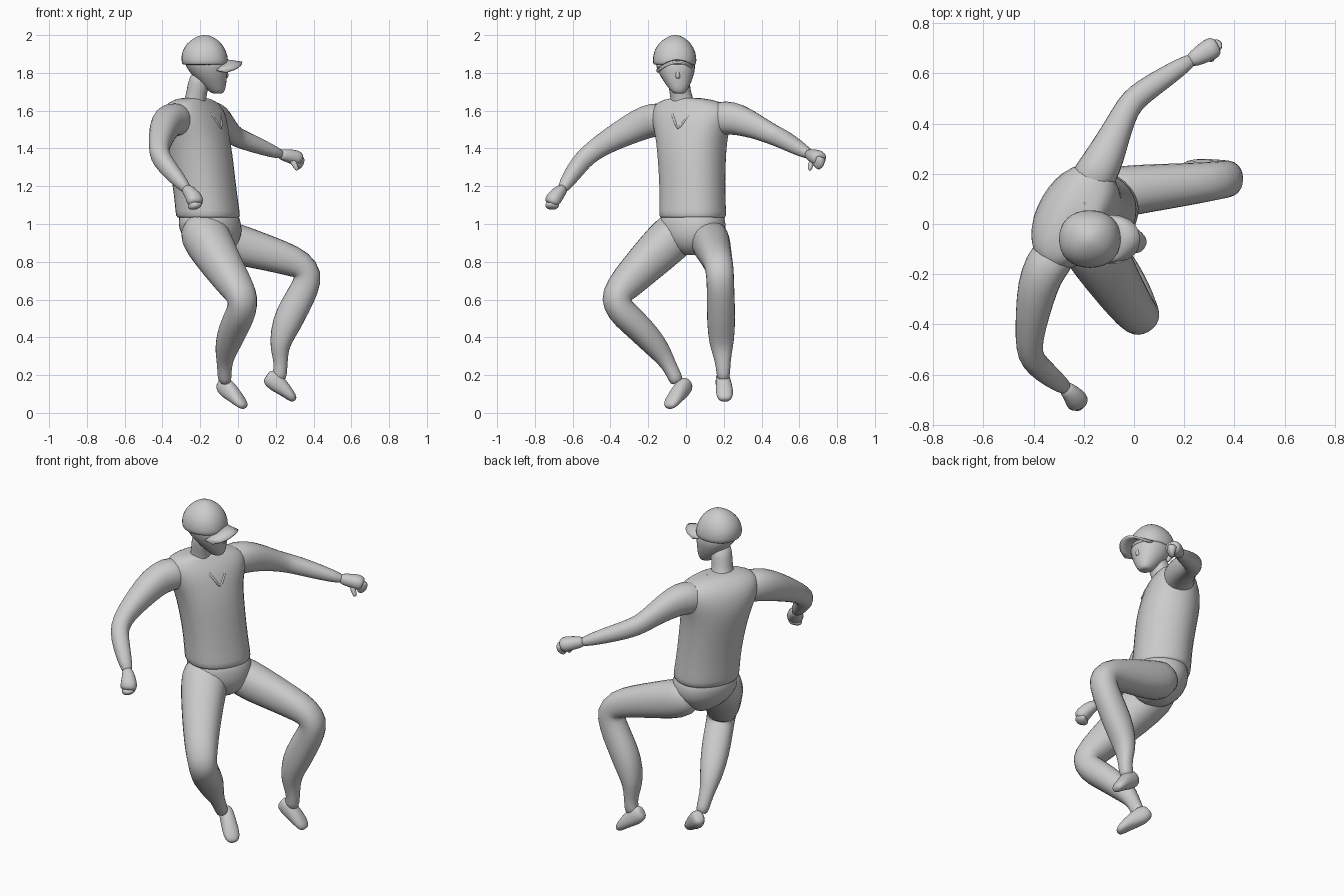
import bpy, bmesh, math
from mathutils import Vector

YAW = math.radians(-30)                       # body is turned between x and -y
SIDE = Vector((-math.sin(YAW), math.cos(YAW), 0))
UP = Vector((0, 0, 1))
POW = 0.9                                     # slightly squared sections


def finish(bm, name, sub):
    bmesh.ops.recalc_face_normals(bm, faces=bm.faces)
    me = bpy.data.meshes.new(name)
    bm.to_mesh(me)
    bm.free()
    ob = bpy.data.objects.new(name, me)
    bpy.context.collection.objects.link(ob)
    for p in me.polygons:
        p.use_smooth = True
    if sub:
        m = ob.modifiers.new("smooth", 'SUBSURF')
        m.levels = m.render_levels = sub
    return ob


def loft(name, rings, ref, axis=None, n=12, sub=1):
    """Skin rings (x, y, z, half width along ref, half depth)."""
    bm = bmesh.new()
    c = [Vector(r[:3]) for r in rings]
    loops = []
    for i, r in enumerate(rings):
        t = axis or (c[min(i + 1, len(c) - 1)] - c[max(i - 1, 0)]).normalized()
        u = (ref - t * ref.dot(t)).normalized()
        v = t.cross(u)
        a, b = r[3], r[-1]
        ring = []
        for k in range(n):
            co, si = math.cos(2 * math.pi * k / n), math.sin(2 * math.pi * k / n)
            co = math.copysign(abs(co) ** POW, co)
            si = math.copysign(abs(si) ** POW, si)
            ring.append(bm.verts.new(c[i] + 1.03 * (u * a * co + v * b * si)))
        loops.append(ring)
    for p, q in zip(loops, loops[1:]):
        for k in range(n):
            bm.faces.new((p[k], p[(k + 1) % n], q[(k + 1) % n], q[k]))
    # End caps as fans
    for ring, ctr in ((loops[0], c[0]), (loops[-1], c[-1])):
        tip = bm.verts.new(ctr)
        for k in range(n):
            bm.faces.new((ring[k], ring[(k + 1) % n], tip))
    return finish(bm, name, sub)


# Shirt and hips
shirt = loft("shirt", [
    (-.155, .035, 1.03, .165, .145), (-.158, .035, 1.035, .178, .162),
    (-.165, .035, 1.10, .174, .158), (-.18, .033, 1.22, .172, .158),
    (-.205, .03, 1.38, .180, .165), (-.225, .03, 1.47, .195, .163),
    (-.235, .03, 1.55, .225, .150), (-.238, .03, 1.61, .228, .125),
    (-.238, .02, 1.648, .185, .090), (-.232, .0, 1.668, .085, .070)], SIDE, UP, 16)
loft("hips", [
    (-.157, .035, 1.08, .160, .145), (-.15, .035, 1.00, .178, .156),
    (-.14, .035, .94, .172, .150), (-.125, .035, .88, .115, .115),
    (-.12, .035, .835, .05, .06)], SIDE, UP, 16)

# V neckline laid on the shirt surface
dg = bpy.context.evaluated_depsgraph_get()
ev = shirt.evaluated_get(dg)
line = [(-.20, .085, 1.68), (-.12, .045, 1.60), (-.08, -.015, 1.54), (-.07, -.055, 1.50),
        (-.09, -.065, 1.54), (-.15, -.085, 1.60), (-.24, -.075, 1.68)]
line = [ev.closest_point_on_mesh(Vector(p))[1] for p in line]
loft("neckline", [(*p, .008, .008) for p in line], UP, n=6)

# Head, neck and cap
Y = Vector((0, 1, 0))
loft("neck", [(-.24, .0, 1.60, .085, .075), (-.228, -.018, 1.65, .064, .06),
              (-.22, -.03, 1.69, .055, .053), (-.195, -.045, 1.80, .062, .065)], Y, UP)
loft("head", [
    (-.108, -.036, 1.69, .028, .025), (-.112, -.038, 1.702, .042, .042),
    (-.128, -.041, 1.735, .063, .066), (-.148, -.048, 1.78, .088, .090),
    (-.165, -.054, 1.83, .106, .112), (-.176, -.06, 1.88, .106, .115)], Y, UP)
loft("nose", [(-.07, -.045, 1.82, .008, .008), (-.06, -.044, 1.785, .014, .016),
              (-.068, -.042, 1.768, .012, .010)], Y, UP, 8)
loft("cap", [
    (-.174, -.06, 1.842, .105, .112), (-.174, -.06, 1.845, .114, .122),
    (-.178, -.06, 1.89, .115, .123), (-.179, -.06, 1.935, .100, .107),
    (-.178, -.058, 1.972, .070, .076), (-.177, -.057, 1.994, .034, .037),
    (-.177, -.057, 2.0, .012, .012)], Y, UP, 16)

# Curved cap peak
bm = bmesh.new()
grid = []
for i in range(11):
    t = i / 5 - 1
    inner = -.176 + .112 * math.sqrt(1 - (.82 * t) ** 2)
    outer = .022 - .045 * t * t - .04 * t ** 6
    row = []
    for s in (0, .5, 1):
        row.append(bm.verts.new((inner + (outer - inner) * s, -.06 + .092 * t,
                                 1.865 - .012 * s - .038 * t * t + .012 * t)))
    grid.append(row)
for p, q in zip(grid, grid[1:]):
    for k in range(2):
        bm.faces.new((p[k], p[k + 1], q[k + 1], q[k]))
peak = finish(bm, "cap_peak", 0)
m = peak.modifiers.new("thickness", 'SOLIDIFY')
m.thickness, m.offset = .012, 0

# Arms
loft("right_arm", [
    (-.30, -.10, 1.55, .085, .09), (-.355, -.17, 1.555, .092, .088),
    (-.385, -.25, 1.525, .086, .082), (-.405, -.36, 1.468, .070, .068),
    (-.418, -.46, 1.41, .057, .056), (-.415, -.525, 1.36, .053, .052),
    (-.385, -.565, 1.315, .050, .050), (-.325, -.615, 1.245, .042, .042),
    (-.268, -.657, 1.18, .028, .030)], UP)
loft("left_arm", [
    (-.19, .14, 1.55, .085, .09), (-.145, .21, 1.566, .092, .086),
    (-.11, .28, 1.553, .084, .076), (-.07, .37, 1.516, .066, .060),
    (-.038, .44, 1.482, .056, .052), (-.008, .49, 1.46, .052, .050),
    (.04, .53, 1.44, .049, .049), (.13, .59, 1.405, .041, .042),
    (.235, .658, 1.365, .026, .030)], UP)

# Hands: palm, folded fingers, thumb
loft("right_palm", [(-.28, -.648, 1.19, .028, .028), (-.25, -.675, 1.165, .036, .036),
                    (-.228, -.703, 1.13, .042, .048), (-.222, -.718, 1.105, .034, .042)], UP)
loft("right_fingers", [(-.218, -.725, 1.12, .030, .03), (-.225, -.712, 1.10, .04, .028),
                       (-.24, -.685, 1.09, .036, .016)], SIDE)
loft("left_palm", [(.22, .648, 1.37, .028, .028), (.262, .672, 1.362, .034, .038),
                   (.305, .698, 1.352, .042, .046), (.33, .71, 1.342, .034, .04)], UP)
loft("left_fingers", [(.325, .712, 1.355, .028, .03), (.328, .705, 1.325, .035, .02),
                      (.31, .685, 1.305, .03, .016)], SIDE)
loft("left_thumb", [(.28, .675, 1.35, .018, .018), (.30, .66, 1.315, .016, .016),
                    (.315, .655, 1.285, .010, .010)], SIDE, n=8)

# Trouser legs
loft("right_leg", [
    (-.205, -.0, 1.01, .10, .10), (-.18, -.055, .945, .135, .125),
    (-.125, -.155, .85, .118, .116), (-.06, -.26, .745, .102, .100),
    (-.0, -.345, .655, .088, .086), (.028, -.375, .60, .078, .082),
    (.02, -.345, .54, .078, .078), (-.01, -.275, .475, .080, .074),
    (-.04, -.205, .405, .074, .070), (-.062, -.145, .335, .060, .060),
    (-.07, -.11, .285, .045, .046), (-.072, -.075, .225, .036, .036),
    (-.07, -.045, .16, .036, .04)], Vector((.87, .5, 0)))
loft("left_leg", [
    (-.13, .115, .945, .10, .09), (-.05, .13, .905, .104, .112),
    (.08, .145, .868, .095, .102), (.23, .16, .825, .084, .088),
    (.335, .174, .785, .077, .080), (.375, .18, .735, .074, .078),
    (.355, .183, .66, .073, .076), (.30, .185, .56, .075, .080),
    (.255, .186, .47, .075, .079), (.222, .188, .37, .066, .056),
    (.222, .192, .31, .050, .044), (.228, .197, .245, .037, .034),
    (.215, .198, .175, .036, .042)], Y)

# Feet, sloping toes-down
loft("right_foot", [
    (-.095, .012, .163, .022, .028), (-.085, .004, .152, .036, .045),
    (-.055, -.022, .125, .041, .052), (-.022, -.048, .093, .044, .040),
    (.008, -.072, .062, .046, .030), (.027, -.088, .038, .037, .022),
    (.035, -.094, .029, .018, .012)], Vector((.57, .82, 0)))
loft("left_foot", [
    (.152, .192, .198, .022, .028), (.164, .193, .19, .036, .045),
    (.198, .197, .165, .041, .052), (.238, .203, .130, .045, .040),
    (.272, .205, .098, .046, .030), (.293, .205, .074, .036, .022),
    (.30, .205, .066, .018, .012)], Y)
